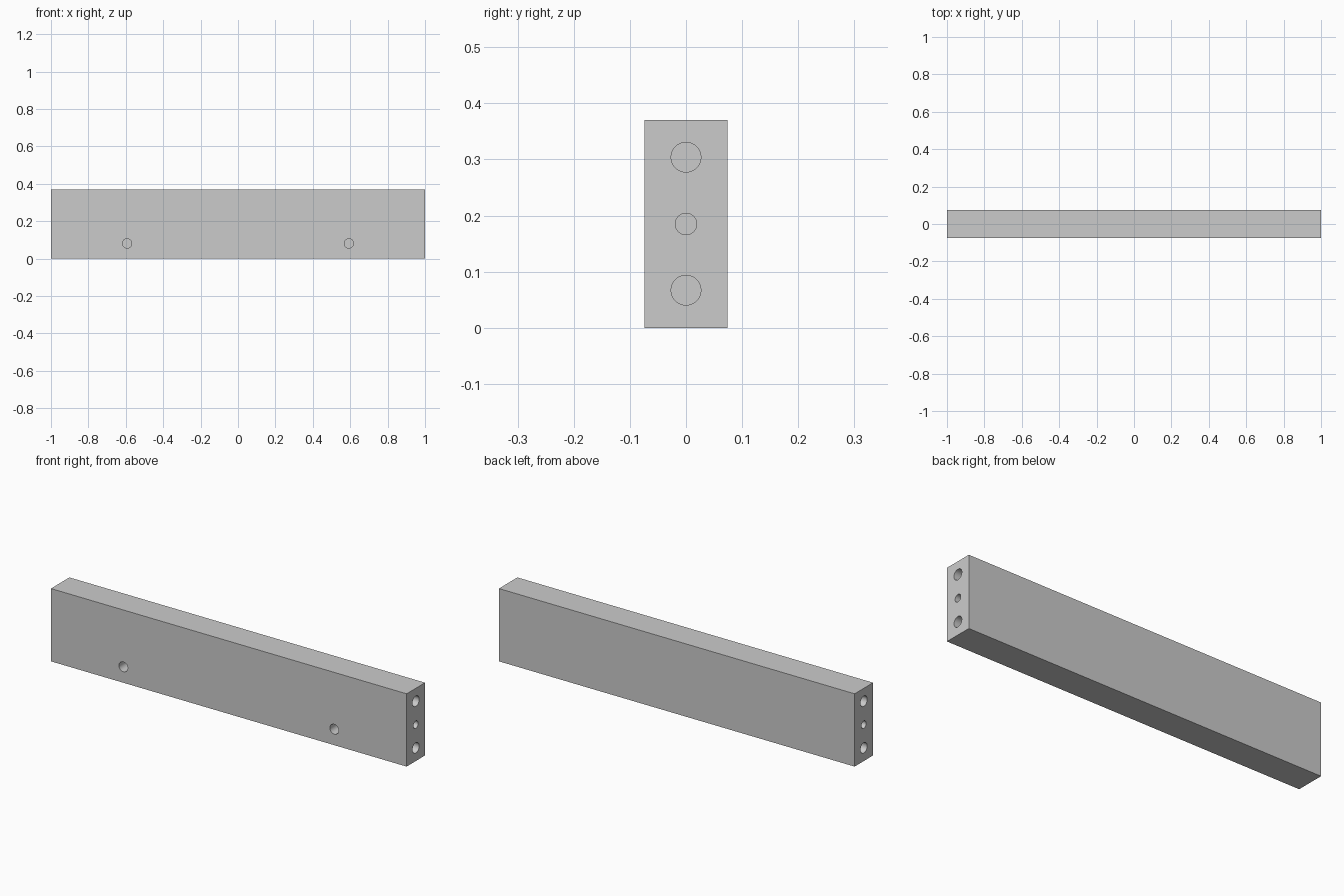
import bpy
from math import pi

if "Cube" in bpy.data.objects:
    bpy.data.objects.remove(bpy.data.objects["Cube"])

LENGTH, THICK, HEIGHT = 2.0, 0.148, 0.37

# Rail: a plain rectangular board standing on its long edge
bpy.ops.mesh.primitive_cube_add(size=1, location=(0, 0, HEIGHT / 2))
rail = bpy.context.object
rail.name = "rail"
rail.scale = (LENGTH, THICK, HEIGHT)
bpy.ops.object.transform_apply(location=False, rotation=False, scale=True)


def drill(location, axis, radius, depth):
    """Cut a blind round hole centred on a surface point."""
    rotation = (0, pi / 2, 0) if axis == "x" else (pi / 2, 0, 0)
    bpy.ops.mesh.primitive_cylinder_add(vertices=48, radius=radius, depth=depth * 2,
                                        location=location, rotation=rotation)
    cutter = bpy.context.object
    cutter.name = "drill_cutter"
    cutter.hide_render = True
    mod = rail.modifiers.new("hole", "BOOLEAN")
    mod.operation = "DIFFERENCE"
    mod.solver = "EXACT"
    mod.object = cutter
    bpy.context.view_layer.objects.active = rail
    bpy.ops.object.modifier_apply(modifier=mod.name)
    bpy.data.objects.remove(cutter)


for side in (-1, 1):
    # Two dowel holes and a smaller screw hole in each end
    for z, radius, depth in ((0.067, 0.0265, 0.18), (0.185, 0.019, 0.25), (0.304, 0.0265, 0.18)):
        drill((side * LENGTH / 2, 0, z), "x", radius, depth)
    # Blind peg hole in the front face
    drill((side * 0.593, -THICK / 2, 0.081), "y", 0.025, 0.08)

# Smooth hole walls, sharp rims and board edges
bpy.ops.object.select_all(action="DESELECT")
rail.select_set(True)
bpy.context.view_layer.objects.active = rail
bpy.ops.object.shade_smooth_by_angle(angle=pi / 6)
